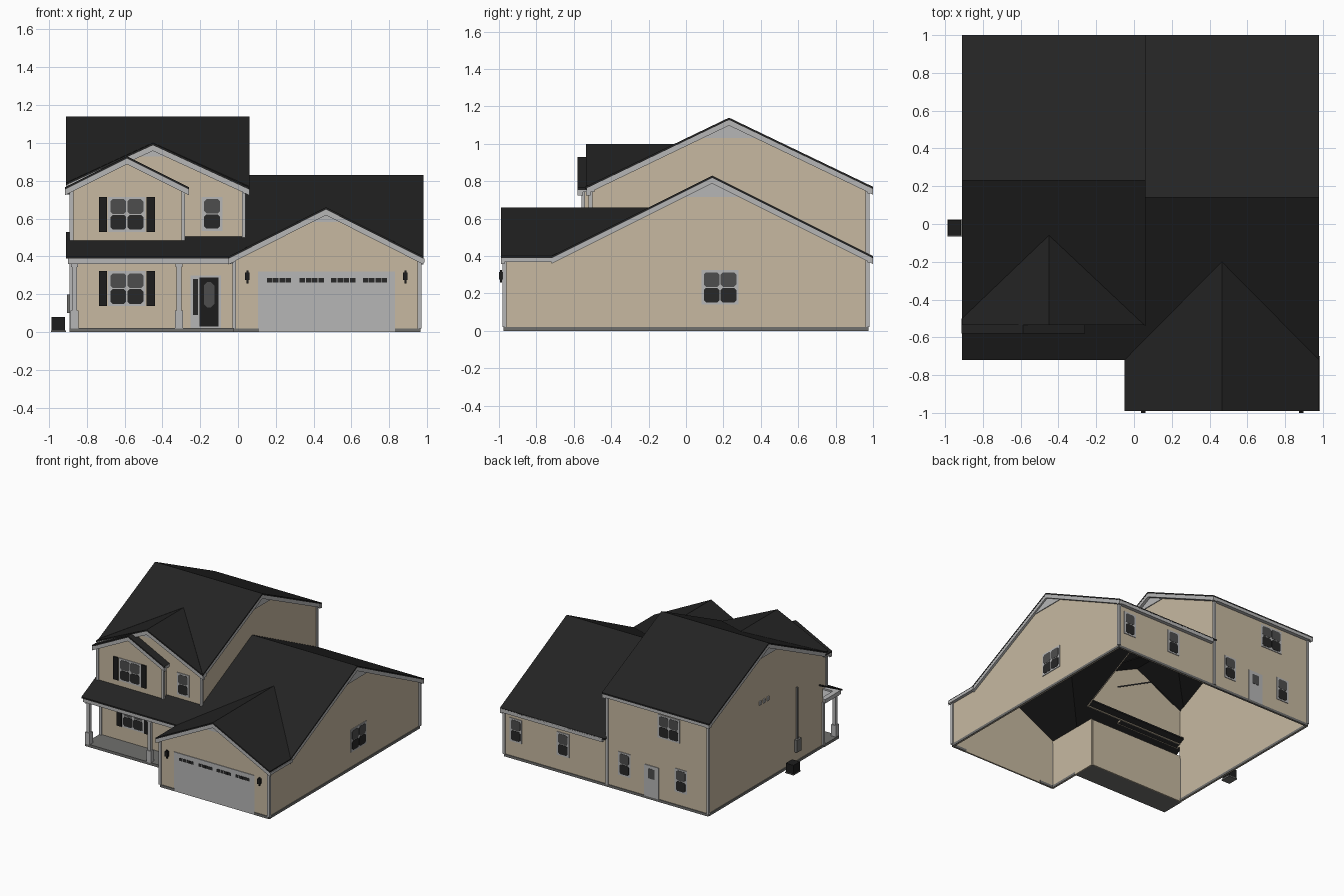
import bpy, bmesh

if "Cube" in bpy.data.objects:
    bpy.data.objects.remove(bpy.data.objects["Cube"])

def material(name, r, g, b):
    m = bpy.data.materials.new(name)
    m.diffuse_color = (r, g, b, 1)
    m.use_nodes = True
    m.node_tree.nodes["Principled BSDF"].inputs["Base Color"].default_value = m.diffuse_color
    return m

TAN = material("tan_siding", 0.57, 0.485, 0.355)
ROOF = material("black_shingle", 0.017, 0.017, 0.017)
TRIM = material("light_grey_trim", 0.47, 0.47, 0.47)
BASE = material("grey_concrete", 0.16, 0.16, 0.155)
GLASS = material("grey_glass", 0.075, 0.075, 0.075)
DARK = material("dark_glass", 0.02, 0.02, 0.02)
BLACK = material("black_paint", 0.012, 0.012, 0.012)

def loft(name, lower, upper, mat):
    """Solid between two matching outlines."""
    bm = bmesh.new()
    a = [bm.verts.new(p) for p in lower]
    b = [bm.verts.new(p) for p in upper]
    bm.faces.new(a)
    bm.faces.new(b)
    for i in range(len(a)):
        j = (i + 1) % len(a)
        bm.faces.new((a[i], a[j], b[j], b[i]))
    bmesh.ops.recalc_face_normals(bm, faces=bm.faces)
    me = bpy.data.meshes.new(name)
    bm.to_mesh(me)
    bm.free()
    me.materials.append(mat)
    ob = bpy.data.objects.new(name, me)
    bpy.context.collection.objects.link(ob)
    return ob

def prism(name, axis, profile, d0, d1, mat):
    """Profile of (u, z) points, extruded along x or y from d0 to d1."""
    put = (lambda u, z, d: (d, u, z)) if axis == 'x' else (lambda u, z, d: (u, d, z))
    return loft(name, [put(u, z, d0) for u, z in profile],
                [put(u, z, d1) for u, z in profile], mat)

def box(name, x0, x1, y0, y1, z0, z1, mat):
    return prism(name, 'y', [(x0, z0), (x1, z0), (x1, z1), (x0, z1)], y0, y1, mat)

def roof(name, outline, height):
    """Roof slope: plan outline lifted onto a plane."""
    top = [(x, y, height(x, y)) for x, y in outline]
    loft(name, [(x, y, z - 0.012) for x, y, z in top], top, ROOF)

# Roof planes
main_z = lambda x, y: 1.14 - 0.48 * abs(y - 0.23)
wing_z = lambda x, y: 0.83 - 0.5 * abs(y - 0.14)
garage_z = lambda x, y: 0.66 - 0.505 * abs(x - 0.465)
big_z = lambda x, y: 1.0 - 0.46 * abs(x + 0.45)
small_z = lambda x, y: 0.93 - 0.5 * abs(x + 0.587)

roof("main_roof_back", [(-.91, .23), (.06, .23), (.06, 1), (-.91, 1)], main_z)
roof("main_roof_front", [(-.91, .23), (.06, .23), (.06, -.54), (-.45, -.06), (-.91, -.5)], main_z)
roof("wing_roof_back", [(.03, .14), (.98, .14), (.98, 1), (.03, 1)], wing_z)
roof("wing_and_porch_roof", [(-.91, -.72), (-.05, -.72), (.465, -.2), (.98, -.72),
                             (.98, .14), (.03, .14), (.03, -.46), (-.91, -.46)], wing_z)
roof("garage_roof_left", [(-.05, -.99), (.465, -.99), (.465, -.2), (-.05, -.72)], garage_z)
roof("garage_roof_right", [(.98, -.99), (.465, -.99), (.465, -.2), (.98, -.72)], garage_z)
roof("big_gable_roof_left", [(-.91, -.535), (-.45, -.535), (-.45, -.06), (-.91, -.5)], big_z)
roof("big_gable_roof_right", [(.06, -.535), (-.45, -.535), (-.45, -.06), (.06, -.53)], big_z)
roof("small_gable_roof_left", [(-.914, -.58), (-.587, -.58), (-.587, -.5), (-.914, -.5)], small_z)
roof("small_gable_roof_right", [(-.26, -.58), (-.587, -.58), (-.587, -.5), (-.26, -.5)], small_z)

# Walls, thin and open underneath
T = 0.008
prism("main_left_wall", 'x', [(-.51, 0), (.97, 0), (.97, .775), (.23, 1.13), (-.51, .775)], -.88, -.88 + T, TAN)
prism("main_right_wall", 'x', [(-.51, .49), (.14, .82), (.97, .405), (.97, .775), (.23, 1.13), (-.51, .775)],
      .03 - T, .03, TAN)
prism("wing_right_wall", 'x', [(-.97, 0), (.97, 0), (.97, .405), (.14, .82), (-.7, .4), (-.97, .4)], .96 - T, .96, TAN)
box("main_back_wall", -.88, .03, .97 - T, .97, 0, .775, TAN)
box("wing_back_wall", .03, .96, .97 - T, .97, 0, .405, TAN)
box("porch_wall", -.88, -.02, -.51, -.51 + T, 0, .39, TAN)
box("garage_left_wall", -.02, -.02 + T, -.97, -.51, 0, .4, TAN)
prism("garage_front_wall", 'y', [(-.02, 0), (.96, 0), (.96, .4), (.465, .65), (-.02, .4)], -.97, -.97 + T, TAN)
prism("big_gable_wall", 'y', [(-.88, .49), (.03, .49), (.03, .765), (-.45, .99), (-.88, .785)], -.51, -.51 + T, TAN)
prism("small_gable_wall", 'y', [(-.88, .475), (-.29, .475), (-.29, .77), (-.587, .92), (-.88, .77)],
      -.55, -.55 + T, TAN)
for x in (-.88, -.29 - T):
    box("small_gable_side", x, x + T, -.55, -.51, .475, .77, TAN)

# Rake boards: chevrons filling the gable overhangs
def rake(name, axis, a, ridge, b, f, d0, d1):
    line = [(u, f(u) - .012) for u in (a, ridge, b)]
    prism(name, axis, line + [(u, z - .03) for u, z in reversed(line)], d0, d1, TRIM)

main_u, wing_u = (lambda u: main_z(0, u)), (lambda u: wing_z(0, u))
rake("main_rake_left", 'x', -.53, .23, 1, main_u, -.909, -.88)
rake("main_rake_right", 'x', -.53, .23, 1, main_u, .03, .059)
rake("wing_rake", 'x', -.72, .14, 1, wing_u, .96, .979)
rake("garage_rake", 'y', -.05, .465, .98, lambda u: garage_z(u, 0), -.99, -.97)
rake("big_gable_rake", 'y', -.9, -.45, .06, lambda u: big_z(u, 0), -.534, -.51)
rake("small_gable_rake", 'y', -.914, -.587, -.26, lambda u: small_z(u, 0), -.58, -.55)

# Grey triangles at the gable peaks
def peak(name, axis, centre, top, half, low, d0, d1):
    prism(name, axis, [(centre - half, low), (centre + half, low), (centre, top)], d0, d1, TRIM)

peak("main_peak_right", 'x', .23, 1.12, .19, 1.03, .03, .036)
peak("main_peak_left", 'x', .23, 1.12, .19, 1.03, -.886, -.88)
peak("wing_peak", 'x', .14, .81, .19, .715, .96, .966)
peak("garage_peak", 'y', .465, .64, .115, .582, -.976, -.97)
peak("big_gable_peak", 'y', -.45, .98, .11, .928, -.516, -.51)

# Eave fascias, gable returns and porch beam
for name, *b in [
    ("main_back_eave", -.91, .06, .97, 1, .735, .768),
    ("wing_back_eave", .06, .98, .97, 1, .365, .398),
    ("porch_beam", -.9, -.02, -.715, -.665, .36, .392),
    ("porch_end_beam", -.9, -.86, -.715, -.51, .36, .392),
    ("garage_left_eave", -.05, -.02, -.99, -.7, .368, .39),
    ("garage_right_eave", .96, .985, -.99, -.7, .368, .39),
    ("small_gable_left_return", -.914, -.88, -.58, -.5, .742, .766),
    ("small_gable_right_return", -.29, -.26, -.58, -.51, .742, .766),
    ("big_gable_return", .03, .06, -.534, -.49, .742, .766),
]:
    box(name, *b, TRIM)
box("porch_ceiling", -.88, -.02, -.67, -.515, .374, .38, TRIM)

# Corner boards
for x, y, z0, z1 in [(-.88, .97, .02, .75), (.96, .97, .02, .38), (.96, -.97, .02, .38), (-.02, -.97, .02, .38),
                     (.03, .97, .02, .75), (-.88, -.51, .02, .37), (.03, -.51, .5, .75),
                     (-.29, -.55, .485, .75), (-.88, -.55, .485, .75)]:
    box("corner_board", x - .01, x + .01, y - .01, y + .01, z0, z1, TRIM)

# Foundation strip and porch slab
G = .006
for b in [(-.88, .96, .96, .97 + G), (.95, .96 + G, -.97, .97), (-.02, .11, -.97 - G, -.96),
          (.83, .96, -.97 - G, -.96), (-.02 - G, -.01, -.97, -.7), (-.88 - G, -.87, -.51, .97)]:
    box("foundation", *b, 0, .02, BASE)
box("porch_slab", -.89, -.02, -.705, -.51, 0, .022, BASE)

# Porch columns with wide feet
for x in (-.865, -.312):
    box("porch_column", x - .013, x + .013, -.7, -.674, .02, .365, TRIM)
    box("column_foot", x - .021, x + .021, -.707, -.667, .02, .115, TRIM)
    box("column_cap", x - .018, x + .018, -.705, -.669, .345, .362, TRIM)

# Wall-mounted plates; a side is (axis, plane, outward sign)
def plate(name, side, u0, u1, z0, z1, depth, mat, cut=0):
    axis, c, s = side
    p = [(u0 + cut, z0), (u1 - cut, z0), (u1, z0 + cut), (u1, z1 - cut),
         (u1 - cut, z1), (u0 + cut, z1), (u0, z1 - cut), (u0, z0 + cut)]
    if not cut:
        p = [(u0, z0), (u1, z0), (u1, z1), (u0, z1)]
    prism(name, axis, p, c, c + s * depth, mat)

def window(side, u, z0, z1, panes=1, shutters=False):
    w = .09
    half = panes * w / 2
    plate("window_frame", side, u - half - .01, u + half + .01, z0, z1, .005, TRIM)
    mid = (z0 + z1) / 2
    for i in range(panes):
        a = u - half + i * w + .003
        plate("upper_pane", side, a, a + w - .006, mid + .003, z1 - .012, .007, GLASS, .012)
        plate("lower_pane", side, a, a + w - .006, z0 + .012, mid - .003, .007, DARK, .012)
    if shutters:
        for x in (u - .126, u + .126):
            plate("shutter", side, x - .022, x + .022, z0, z1, .009, BLACK)

PORCH, SMALL, GARAGE = ('y', -.51, -1), ('y', -.55, -1), ('y', -.97, -1)
BACK, RIGHT, LEFT = ('y', .97, 1), ('x', .96, 1), ('x', -.88, -1)
window(PORCH, -.588, .137, .322, 2, True)
window(SMALL, -.588, .53, .715, 2, True)
window(PORCH, -.137, .535, .715)
window(RIGHT, .182, .14, .325, 2)
window(BACK, -.525, .525, .715, 2)
for x, z in [(-.635, .125), (-.125, .125), (.43, .14), (.856, .14)]:
    window(BACK, x, z, z + .19)

# Front door with sidelight
plate("front_door_frame", PORCH, -.25, -.09, .022, .3, .004, TRIM)
plate("sidelight", PORCH, -.238, -.212, .09, .28, .007, DARK)
plate("front_door", PORCH, -.203, -.102, .03, .288, .007, BLACK)
plate("front_door_glass", PORCH, -.18, -.125, .13, .265, .009, GLASS, .018)

# Back door
plate("back_door", BACK, -.435, -.305, .015, .275, .006, TRIM)
plate("back_door_glass", BACK, -.4, -.34, .17, .25, .008, GLASS)

# Garage door with four rows of lights
plate("garage_door", GARAGE, .105, .83, 0, .32, .005, TRIM)
for a in (.153, .326, .492, .66):
    for i in range(4):
        plate("garage_light", GARAGE, a + i * .033, a + i * .033 + .029, .262, .285, .008, DARK)

# Wall lanterns
for x in (.05, .885):
    box("lantern_arm", x - .006, x + .006, -.99, -.97, .298, .31, BLACK)
    box("lantern_body", x - .012, x + .012, -1, -.978, .275, .315, BLACK)
    box("lantern_tip", x - .005, x + .005, -.994, -.984, .258, .325, BLACK)

# Left side: air conditioner, meter with conduit, vents
box("air_conditioner", -.985, -.915, -.062, .02, .008, .08, BLACK)
box("air_conditioner_pad", -.988, -.91, -.066, .024, 0, .008, BASE)
box("meter_box", -.905, -.88, -.2, -.14, .1, .2, BASE)
box("meter_conduit", -.892, -.88, -.176, -.164, .2, .62, BASE)
for i in range(3):
    plate("wall_vent", LEFT, .19 + i * .05, .215 + i * .05, .655, .685, .009, TRIM)
